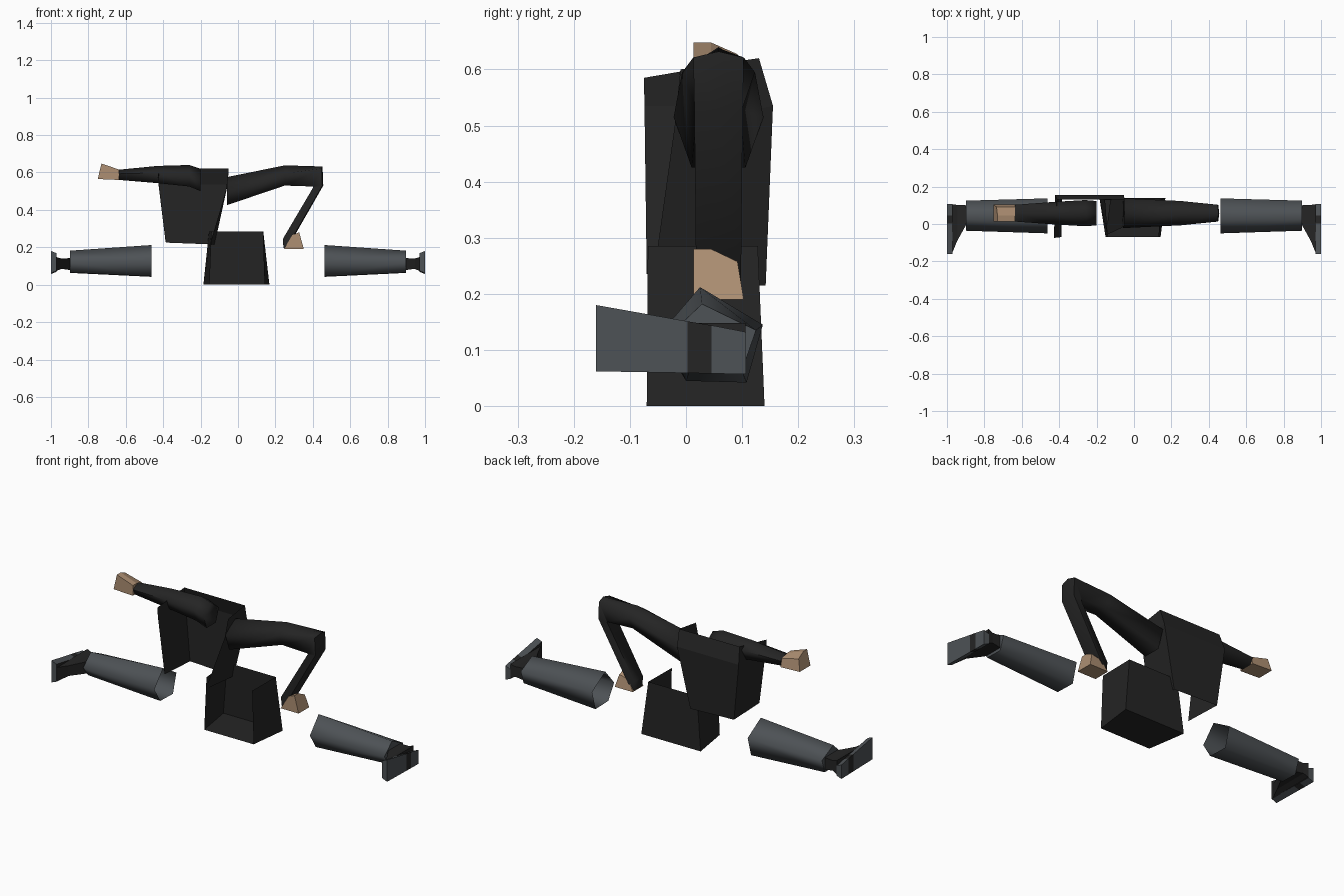
import bpy, bmesh

if "Cube" in bpy.data.objects:
    bpy.data.objects.remove(bpy.data.objects["Cube"])


def material(name, rgb):
    m = bpy.data.materials.new(name)
    m.diffuse_color = (*rgb, 1)
    m.use_nodes = True
    m.node_tree.nodes["Principled BSDF"].inputs["Base Color"].default_value = m.diffuse_color
    return m


BLACK = material("black cloth", (0.018, 0.018, 0.018))
GREY = material("slate grey", (0.075, 0.084, 0.092))
SKIN = material("skin", (0.42, 0.275, 0.17))


def loft(name, sections, mats, rule=None, caps=(True, True), smooth=False, open_front=False):
    """Join rings of points; the first side of each ring is the front."""
    bm = bmesh.new()
    rings = [[bm.verts.new(p) for p in s] for s in sections]
    n = len(rings[0])
    for a, b in zip(rings, rings[1:]):
        for i in range(1 if open_front else 0, n):
            j = (i + 1) % n
            bm.faces.new((a[i], a[j], b[j], b[i]))
    for ring, wanted in zip((rings[0], rings[-1]), caps):
        if wanted:
            bm.faces.new(ring)
    bmesh.ops.recalc_face_normals(bm, faces=bm.faces[:])
    for f in bm.faces:
        f.smooth = smooth
        if rule:
            f.material_index = rule(f.calc_center_median())
    me = bpy.data.meshes.new(name)
    bm.to_mesh(me)
    bm.free()
    if smooth:
        me.set_sharp_from_angle(angle=1.4)
    for m in mats:
        me.materials.append(m)
    ob = bpy.data.objects.new(name, me)
    bpy.context.collection.objects.link(ob)
    return ob


def rect_x(x, y0, y1, z0, z1):
    return [(x, y0, z0), (x, y1, z0), (x, y1, z1), (x, y0, z1)]


ROUND = ((0, 0), (0.4, 1), (1, 0.6), (1, -0.6), (0.4, -1))
BLUNT = ((0, 0), (0.1, 1), (1, 0.9), (1, -0.9), (0.1, -1))
PALM = ((0, -1), (0, -0.3), (0.25, 0.75), (1, 1), (1, -1))


def limb_ring(px, pz, qx, qz, w, shape=ROUND, cy=0.058):
    """Five-sided limb section from outer point p to inner point q."""
    return [(px + (qx - px) * t, cy + y * w, pz + (qz - pz) * t) for t, y in shape]


# Hips: narrower at the front, open on top and in front
loft("hips", [[(-0.152, -0.07, 0), (0.142, -0.07, 0), (0.168, 0.14, 0), (-0.185, 0.14, 0)],
              [(-0.14, -0.068, 0.285), (0.132, -0.068, 0.285),
               (0.135, 0.128, 0.285), (-0.155, 0.128, 0.285)]],
     [BLACK], caps=(True, False), open_front=True)

# Torso: back and side panels of an open jacket
loft("torso", [[(-0.388, -0.07, 0.235), (-0.15, -0.06, 0.215),
                (-0.125, 0.142, 0.215), (-0.385, 0.142, 0.225)],
               [(-0.425, -0.074, 0.535), (-0.065, -0.02, 0.50),
                (-0.055, 0.155, 0.535), (-0.422, 0.155, 0.535)],
               [(-0.428, -0.075, 0.585), (-0.052, -0.01, 0.60),
                (-0.05, 0.13, 0.62), (-0.41, 0.13, 0.62)]],
     [BLACK], caps=(False, False), open_front=True)

# Straight arm and hand
loft("straight_arm", [limb_ring(-0.2, 0.62, -0.2, 0.5, 0.065),
                      limb_ring(-0.26, 0.64, -0.26, 0.525, 0.07),
                      limb_ring(-0.43, 0.635, -0.43, 0.543, 0.06),
                      limb_ring(-0.635, 0.615, -0.635, 0.56, 0.045)],
     [BLACK], smooth=True)
loft("straight_hand", [limb_ring(-0.635, 0.615, -0.635, 0.56, 0.045, PALM),
                       limb_ring(-0.73, 0.648, -0.75, 0.565, 0.045, PALM)], [SKIN])

# Bent arm and hand
loft("bent_arm", [limb_ring(-0.06, 0.575, -0.06, 0.425, 0.08),
                  limb_ring(0.25, 0.638, 0.25, 0.53, 0.065),
                  limb_ring(0.452, 0.632, 0.40, 0.525, 0.045, BLUNT),
                  limb_ring(0.456, 0.53, 0.402, 0.52, 0.043, BLUNT),
                  limb_ring(0.278, 0.22, 0.24, 0.245, 0.04, BLUNT),
                  limb_ring(0.254, 0.195, 0.243, 0.195, 0.036, BLUNT)],
     [BLACK], smooth=True)
loft("bent_hand", [limb_ring(0.29, 0.265, 0.245, 0.19, 0.045, PALM),
                   limb_ring(0.327, 0.28, 0.352, 0.19, 0.045, PALM)], [SKIN])

# Lower legs and shoes, mirrored to both sides
SHIN = [(0.025, 0.212), (0.137, 0.145), (0.108, 0.042), (0.0, 0.045), (-0.05, 0.125)]
for side, s in (("left", -1), ("right", 1)):
    loft("lower_leg_" + side,
         [[(s * x, 0.05 + (y - 0.05) * kw, 0.112 + (z - 0.112) * kh) for y, z in SHIN]
          for x, kw, kh in ((0.463, 1, 1), (0.897, 0.86, 0.7))],
         [GREY], caps=(False, True), smooth=True)
    loft("shoe_" + side, [rect_x(s * 0.895, 0.0, 0.1, 0.078, 0.142),
                          rect_x(s * 0.945, -0.09, 0.102, 0.085, 0.14),
                          rect_x(s * 0.972, -0.155, 0.106, 0.072, 0.148)], [BLACK])
    # Sole with a dark band across the arch
    sole = [(-0.16, 0.062, 0.18), (0.003, 0.059, 0.151),
            (0.045, 0.058, 0.144), (0.107, 0.057, 0.132)]
    loft("sole_" + side,
         [[(s * 0.97, y, z0 + 0.012), (s * 1.0, y, z0), (s * 1.0, y, z1),
           (s * 0.97, y, z1 - 0.012)] for y, z0, z1 in sole], [GREY, BLACK],
         lambda c: int(0.005 < c.y < 0.043 or abs(c.x) < 0.975))
